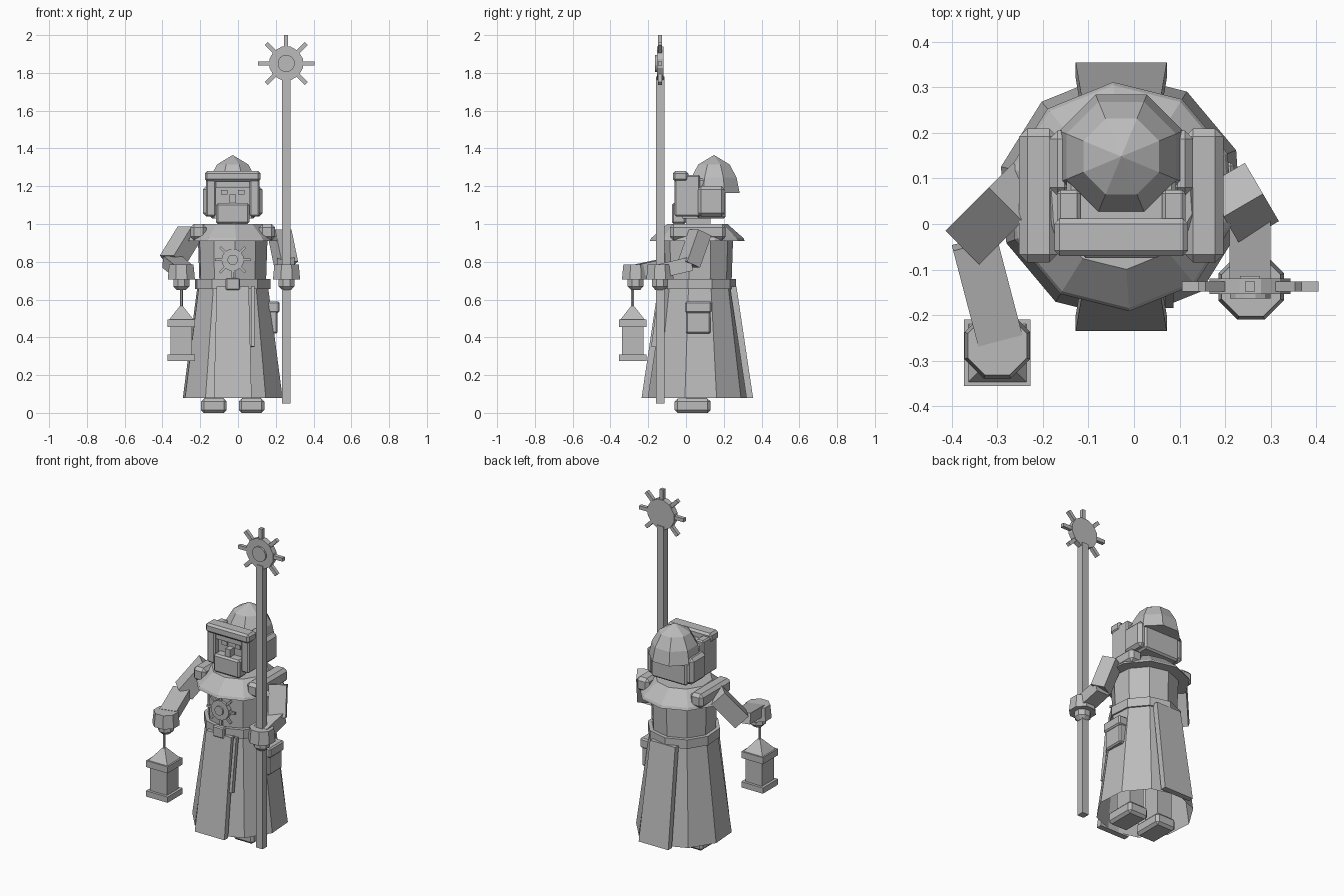
import bpy, bmesh, math
from mathutils import Vector, Matrix

if "Cube" in bpy.data.objects:
    bpy.data.objects.remove(bpy.data.objects["Cube"])

stone = bpy.data.materials.new("plain_grey")
stone.diffuse_color = (0.5, 0.5, 0.5, 1)
stone.use_nodes = True
stone.node_tree.nodes["Principled BSDF"].inputs["Base Color"].default_value = stone.diffuse_color
CX, CY = -0.028, 0.06          # body axis


def finish(name, bm, bevel=0):
    if bevel:
        bmesh.ops.bevel(bm, geom=bm.edges[:], offset=bevel, segments=1, affect='EDGES')
    bmesh.ops.recalc_face_normals(bm, faces=bm.faces[:])
    me = bpy.data.meshes.new(name)
    bm.to_mesh(me)
    bm.free()
    me.materials.append(stone)
    ob = bpy.data.objects.new(name, me)
    bpy.context.collection.objects.link(ob)
    return ob


def box(name, x0, x1, y0, y1, z0, z1, bevel=0):
    bm = bmesh.new()
    m = Matrix.Translation(((x0 + x1) / 2, (y0 + y1) / 2, (z0 + z1) / 2))
    bmesh.ops.create_cube(bm, size=1, matrix=m @ Matrix.Diagonal((x1 - x0, y1 - y0, z1 - z0, 1)))
    return finish(name, bm, bevel)


def limb(name, a, b, w, d, bevel=0):
    """Box running from a to b with section w by d."""
    a, b = Vector(a), Vector(b)
    v = b - a
    m = Matrix.Translation((a + b) / 2) @ v.to_track_quat('Z', 'Y').to_matrix().to_4x4()
    bm = bmesh.new()
    bmesh.ops.create_cube(bm, size=1, matrix=m @ Matrix.Diagonal((w, d, v.length, 1)))
    return finish(name, bm, bevel)


def lathe(name, x, y, profile, sides, turn=0, cap_low=True, cap_high=True):
    """Stacked rings of (radius, height); radius 0 makes a point."""
    bm = bmesh.new()
    rings = []
    for r, z in profile:
        if r == 0:
            rings.append([bm.verts.new((x, y, z))])
        else:
            rings.append([bm.verts.new((x + r * math.cos(turn + math.tau * i / sides),
                                        y + r * math.sin(turn + math.tau * i / sides), z))
                          for i in range(sides)])
    for p, q in zip(rings, rings[1:]):
        for i in range(sides):
            j = (i + 1) % sides
            if len(q) == 1:
                bm.faces.new((p[i], p[j], q[0]))
            elif len(p) == 1:
                bm.faces.new((p[0], q[j], q[i]))
            else:
                bm.faces.new((p[i], p[j], q[j], q[i]))
    if cap_low and len(rings[0]) > 1:
        bm.faces.new(rings[0])
    if cap_high and len(rings[-1]) > 1:
        bm.faces.new(rings[-1])
    return finish(name, bm)


def sun(name, c, y0, y1, r, reach, w, hub, skip_down):
    """Upright disc with eight rays and a raised hub, facing front."""
    x, z = c
    for part, rad, ya, yb in (("disc", r, y0, y1), ("hub", hub, y0 - 0.01, y0 + 0.005)):
        bm = bmesh.new()
        m = Matrix.Translation((x, (ya + yb) / 2, z)) @ Matrix.Rotation(math.pi / 2, 4, 'X')
        bmesh.ops.create_cone(bm, cap_ends=True, segments=12, radius1=rad, radius2=rad,
                              depth=yb - ya, matrix=m @ Matrix.Rotation(math.pi / 12, 4, 'Z'))
        finish(f"{name}_{part}", bm)
    for i in range(8):
        a = math.tau * i / 8
        if skip_down and i == 6:
            continue
        d = Vector((math.cos(a), 0, math.sin(a)))
        o = Vector((x, (y0 + y1) / 2, z))
        limb(f"{name}_ray", o + d * (r - 0.01), o + d * reach, w, w)


R = math.radians
# Robe, torso, belt and collar
lathe("robe", CX, CY, [(0.272, 0.08), (0.19, 0.69)], 10, R(22), cap_low=False)
lathe("torso", CX, CY, [(0.18, 0.64), (0.19, 0.93)], 10, R(22))
lathe("belt", CX, CY, [(0.205, 0.655), (0.205, 0.71)], 10, R(22))
lathe("collar", CX, CY, [(0.252, 0.91), (0.245, 0.925), (0.16, 1.0)], 10, R(22))

# Front and back robe panels
for name, s in (("front_panel", -1), ("back_panel", 1)):
    bm = bmesh.new()
    pts = [(w, CY + s * d, z) for z, d0, wid in ((0.08, 0.295, 0.1), (0.67, 0.207, 0.085))
           for d, w in ((d0, -wid), (d0, wid), (d0 - 0.035, wid), (d0 - 0.035, -wid))]
    v = [bm.verts.new((CX + p[0], p[1], p[2])) for p in pts]
    for f in ((0, 1, 2, 3), (4, 5, 6, 7), (0, 1, 5, 4), (1, 2, 6, 5), (2, 3, 7, 6), (3, 0, 4, 7)):
        bm.faces.new([v[i] for i in f])
    finish(name, bm)

# Belt buckle, sash and pouch
box("buckle", -0.065, 0.01, -0.155, -0.12, 0.65, 0.715, 0.006)
limb("sash", (0.078, -0.13, 0.67), (0.078, -0.172, 0.35), 0.018, 0.025)
box("pouch", 0.14, 0.21, 0.0, 0.13, 0.42, 0.575, 0.008)
box("pouch_flap", 0.14, 0.22, -0.005, 0.135, 0.53, 0.59, 0.008)
sun("chest_emblem", (CX, 0.81), -0.137, -0.11, 0.06, 0.095, 0.013, 0.028, False)

# Shoulder pads, legs and shoes
for s, side in ((-1, "left"), (1, "right")):
    x = CX + s * 0.182
    box(f"{side}_shoulder_pad", x - 0.042, x + 0.042, -0.085, 0.21, 0.915, 1.0, 0.018)
    x = CX + s * 0.1
    box(f"{side}_leg", x - 0.05, x + 0.05, 0.0, 0.11, 0.05, 0.6)
    box(f"{side}_shoe", x - 0.068, x + 0.068, -0.06, 0.13, 0.0, 0.075, 0.015)

# Head, face and beard
box("neck", CX - 0.07, CX + 0.07, 0.0, 0.13, 0.97, 1.06)
box("head", CX - 0.1, CX + 0.1, -0.02, 0.14, 1.03, 1.24)
box("beard", CX - 0.088, CX + 0.088, -0.075, 0.0, 1.0, 1.11, 0.01)
box("nose", CX - 0.017, CX + 0.017, -0.06, 0.0, 1.09, 1.155)
box("brow", CX - 0.088, CX + 0.088, -0.045, 0.0, 1.19, 1.225)
for s in (-1, 1):
    x = CX + s * 0.045
    box("eye", x - 0.018, x + 0.018, -0.029, -0.015, 1.155, 1.18)

# Hood: frame, side walls, back block and dome
box("hood_top_bar", CX - 0.147, CX + 0.147, -0.07, 0.012, 1.225, 1.28, 0.012)
for s in (-1, 1):
    x = CX + s * 0.115
    box("hood_side_wall", x - 0.026, x + 0.026, -0.06, 0.075, 1.04, 1.26, 0.008)
    x = CX + s * 0.132
    box("hood_ear", x - 0.026, x + 0.026, 0.062, 0.205, 1.04, 1.2, 0.018)
box("hood_back", CX - 0.12, CX + 0.12, 0.06, 0.21, 1.03, 1.24, 0.01)
lathe("hood_dome", CX, 0.148,
      [(0.147, 1.165), (0.13, 1.245), (0.09, 1.315), (0, 1.365)], 8, R(22.5))

# Arms and hands
limb("left_upper_arm", (-0.255, 0.07, 0.955), (-0.35, -0.025, 0.80), 0.105, 0.1)
limb("left_forearm", (-0.35, -0.04, 0.80), (-0.295, -0.25, 0.755), 0.1, 0.065)
limb("right_upper_arm", (0.22, 0.075, 0.955), (0.255, 0.015, 0.785), 0.1, 0.085)
limb("right_forearm", (0.255, 0.03, 0.79), (0.255, -0.14, 0.75), 0.09, 0.075)
for side, x, y in (("left", -0.3, -0.267), ("right", 0.257, -0.138)):
    lathe(f"{side}_cuff", x, y, [(0.078, 0.705), (0.07, 0.785)], 8, R(22.5))
    lathe(f"{side}_fist", x, y, [(0.025, 0.65), (0.046, 0.67), (0.046, 0.71)], 8, R(22.5))

# Lantern
LX, LY = -0.3, -0.283


def slab(name, h, z0, z1):
    box(name, LX - h, LX + h, LY - h, LY + h, z0, z1)


lathe("lantern_wire", LX, LY, [(0.008, 0.54), (0.008, 0.67)], 6)
lathe("lantern_roof", LX, LY, [(0.09, 0.495), (0.012, 0.565)], 4, R(45))
slab("lantern_top", 0.073, 0.455, 0.495)
slab("lantern_body", 0.057, 0.3, 0.46)
slab("lantern_base", 0.073, 0.275, 0.31)

# Staff with a rayed disc
box("staff", 0.233, 0.277, -0.158, -0.114, 0.05, 1.78)
sun("staff_head", (0.255, 1.85), -0.154, -0.12, 0.092, 0.15, 0.022, 0.046, True)
